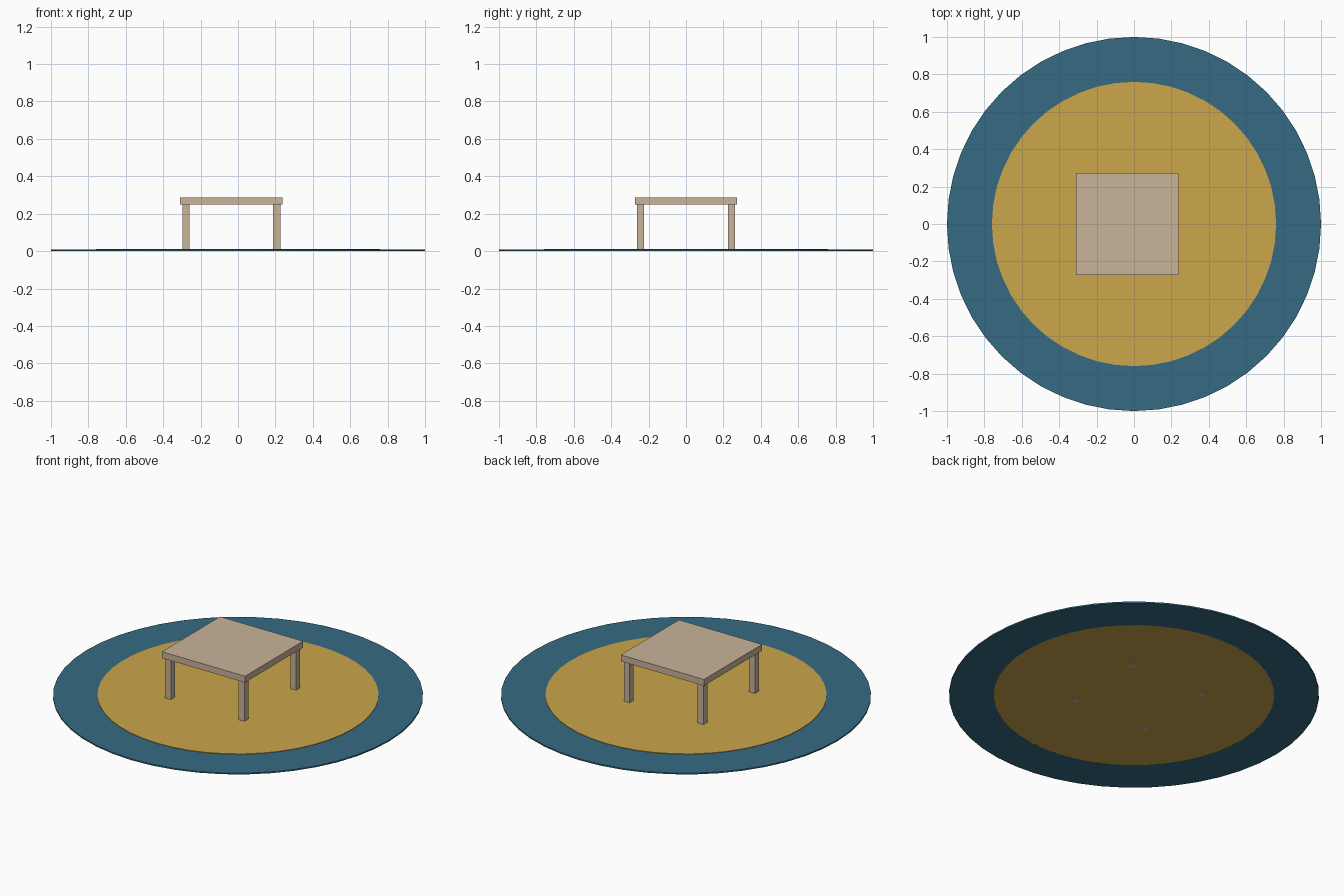
import bpy, bmesh, math

if "Cube" in bpy.data.objects:
    bpy.data.objects.remove(bpy.data.objects["Cube"])


def material(name, rgb):
    m = bpy.data.materials.new(name)
    lin = [((c / 255 + 0.055) / 1.055) ** 2.4 for c in rgb]
    m.diffuse_color = (*lin, 1)
    m.use_nodes = True
    m.node_tree.nodes["Principled BSDF"].inputs["Base Color"].default_value = m.diffuse_color
    return m


BLUE = material("rug blue", (54, 107, 131))
GOLD = material("rug gold", (203, 166, 76))
WOOD = material("pale wood", (201, 180, 153))


def add_object(name, bm, mat):
    bmesh.ops.recalc_face_normals(bm, faces=bm.faces[:])
    mesh = bpy.data.meshes.new(name)
    bm.to_mesh(mesh)
    bm.free()
    mesh.materials.append(mat)
    ob = bpy.data.objects.new(name, mesh)
    bpy.context.collection.objects.link(ob)


def box(name, x, y, z0, z1, width, mat):
    """Square box centred on x, y between two heights."""
    bm = bmesh.new()
    bmesh.ops.create_cube(bm, size=1)
    for v in bm.verts:
        v.co = (x + v.co.x * width, y + v.co.y * width,
                z0 if v.co.z < 0 else z1)
    add_object(name, bm, mat)


def disc(name, r, z0, z1, mat, n=48):
    """Thin flat cylinder."""
    bm = bmesh.new()
    bmesh.ops.create_cone(bm, cap_ends=True, segments=n, radius1=r, radius2=r, depth=z1 - z0)
    bmesh.ops.translate(bm, verts=bm.verts[:], vec=(0, 0, (z0 + z1) / 2))
    add_object(name, bm, mat)


def ring(name, r_in, r_out, z0, z1, mat, n=48):
    """Flat ring with a rectangular cross-section."""
    bm = bmesh.new()
    loops = []
    for i in range(n):
        # same starting angle as the disc
        a = 2 * math.pi * i / n
        s, c = math.sin(a), math.cos(a)
        loops.append([bm.verts.new((r * s, r * c, z)) for r, z in
                      ((r_in, z0), (r_out, z0), (r_out, z1), (r_in, z1))])
    for i in range(n):
        p, q = loops[i], loops[(i + 1) % n]
        for k in range(4):
            j = (k + 1) % 4
            bm.faces.new((p[k], p[j], q[j], q[k]))
    add_object(name, bm, mat)


# Round rug: blue border around a slightly thicker gold centre
ring("rug_border", 0.758, 1.0, 0.0, 0.008, BLUE)
disc("rug_centre", 0.76, 0.0005, 0.011, GOLD)

# Square table, standing a little left of the rug's middle
TX = -0.036
box("table_top", TX, 0, 0.25, 0.288, 0.548, WOOD)
for sx, side in ((-1, "left"), (1, "right")):
    for sy, end in ((-1, "front"), (1, "back")):
        box(f"table_leg_{end}_{side}", TX + sx * 0.243, sy * 0.243, 0.0, 0.25, 0.038, WOOD)
